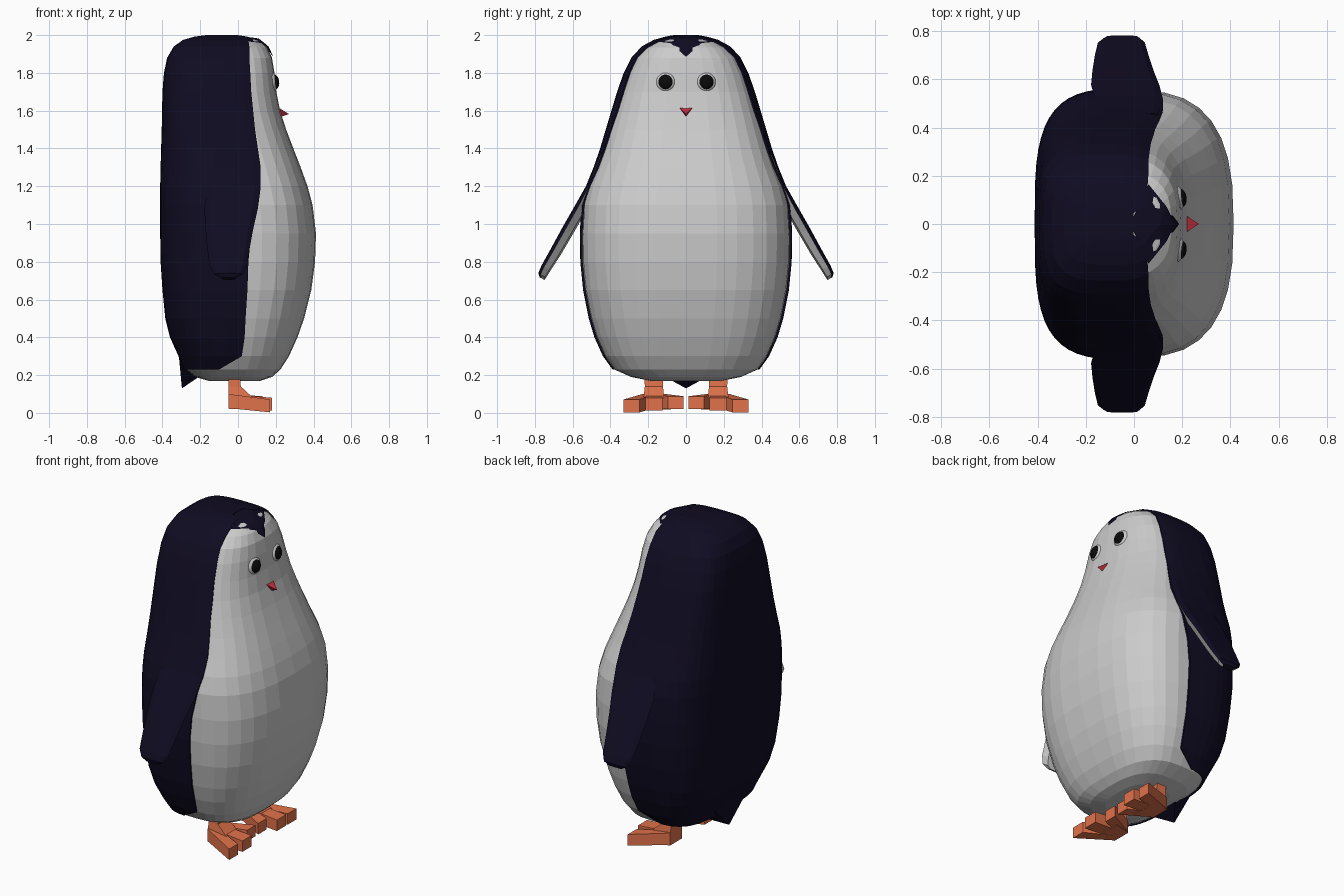
import bpy, bmesh
from math import sin, cos, pi, acos, copysign

def material(name, rgb):
    m = bpy.data.materials.new(name)
    m.diffuse_color = (*rgb, 1)
    return m

navy = material("navy", (0.005, 0.0035, 0.016))
pale = material("pale", (0.8, 0.8, 0.8))
orange = material("orange", (0.75, 0.17, 0.07))
red = material("red", (0.6, 0.03, 0.06))
black = material("black", (0.003, 0.003, 0.003))

def build(name, verts, faces, mats=()):
    me = bpy.data.meshes.new(name)
    me.from_pydata(verts, [], faces)
    for m in mats:
        me.materials.append(m)
    bm = bmesh.new()
    bm.from_mesh(me)
    bmesh.ops.recalc_face_normals(bm, faces=bm.faces)
    bm.to_mesh(me)
    bm.free()
    ob = bpy.data.objects.new(name, me)
    bpy.context.collection.objects.link(ob)
    return ob

def loft(rings, closed=True, caps=(True, True)):
    n = len(rings[0])
    verts = [p for r in rings for p in r]
    faces = [(i*n+j, i*n+(j+1) % n, (i+1)*n+(j+1) % n, (i+1)*n+j)
             for i in range(len(rings)-1) for j in range(n if closed else n-1)]
    if caps[0]:
        faces.append(tuple(range(n))[::-1])
    if caps[1]:
        faces.append(tuple(range(len(verts)-n, len(verts))))
    return verts, faces

# Torso profile: height, back x, front x, half width, front edge of the dark coat
PROFILE = [
    (0.17, -0.17, 0.12, 0.20, None), (0.19, -0.24, 0.18, 0.30, None),
    (0.23, -0.29, 0.225, 0.39, -0.10), (0.30, -0.315, 0.27, 0.44, 0.02),
    (0.40, -0.36, 0.315, 0.485, 0.035), (0.50, -0.385, 0.35, 0.515, 0.04),
    (0.65, -0.40, 0.388, 0.545, 0.05), (0.80, -0.41, 0.408, 0.56, 0.055),
    (0.95, -0.412, 0.413, 0.562, 0.07), (1.10, -0.412, 0.395, 0.555, 0.10),
    (1.20, -0.412, 0.368, 0.53, 0.12), (1.30, -0.41, 0.332, 0.49, 0.12),
    (1.40, -0.407, 0.293, 0.455, 0.105), (1.50, -0.404, 0.255, 0.425, 0.09),
    (1.60, -0.402, 0.223, 0.395, 0.08), (1.70, -0.40, 0.203, 0.365, 0.07),
    (1.80, -0.392, 0.193, 0.33, 0.065), (1.88, -0.375, 0.18, 0.29, 0.06),
    (1.94, -0.34, 0.155, 0.235, 0.06), (1.975, -0.29, 0.115, 0.17, 0.055),
    (1.992, -0.23, 0.075, 0.11, 0.05)]

def point(row, t):
    z, b, f, w, _ = row
    cx, a = (b+f)/2, (f-b)/2
    c, s = cos(t), sin(t)
    e = 2/2.7 if c > 0 else 2/3.5
    return (cx + copysign(a*abs(c)**e, c), copysign(w*abs(s)**e, s), z)

# Pale inner torso, tucked in under the coat at back and sides
rings = []
for z, b, f, w, e in PROFILE:
    row = (z - (0.006 if z > 1.9 else 0), b+0.014, f, w-0.01, e)
    rings.append([point(row, 2*pi*j/32) for j in range(32)])
build("torso", *loft(rings))

# Dark coat over the back
rings = []
for r in PROFILE[2:]:
    z, b, f, w, edge = r
    k = (edge-(b+f)/2)/((f-b)/2)
    k = copysign(min(abs(k), 0.99)**((2.7 if k > 0 else 3.5)/2), k)
    t0 = acos(k)
    rings.append([point(r, t0 + (2*pi-2*t0)*j/28) for j in range(29)])
rings.append([(-0.08+(x+0.08)*0.6, y*0.6, 2.0) for x, y, z in rings[-1]])
coat = build("coat", *loft(rings, closed=False, caps=(False, True)), [navy])
mod = coat.modifiers.new("thickness", 'SOLIDIFY')
mod.thickness = 0.012
mod.offset = -1

# Forehead peak
build("forehead_peak",
      [(-0.02, 0, 2.0), (0.03, 0.09, 1.993), (0.06, 0.165, 1.966), (0.127, 0.082, 1.958),
       (0.187, 0, 1.885), (0.127, -0.082, 1.958), (0.06, -0.165, 1.966),
       (0.03, -0.09, 1.993), (0.11, 0, 1.982), (0.162, 0, 1.94)],
      [(0, 1, 8), (1, 2, 3), (1, 3, 8), (3, 9, 8), (3, 4, 9),
       (0, 8, 7), (7, 5, 6), (7, 8, 5), (5, 8, 9), (5, 9, 4)], [navy])

# Pointed tail
build("tail", [(-0.308, 0.16, 0.28), (-0.312, 0, 0.29), (-0.308, -0.16, 0.28),
               (-0.297, 0, 0.13), (-0.20, 0.12, 0.195), (-0.20, -0.12, 0.195)],
      [(0, 1, 3), (1, 2, 3), (0, 3, 4), (2, 5, 3), (3, 5, 4), (0, 4, 5, 2, 1)], [navy])

# Flippers: outer y, z, back x, front x, thickness
FLIPPER = [(0.46, 1.37, -0.10, 0.10, 0.03), (0.53, 1.20, -0.16, 0.12, 0.05),
           (0.592, 1.09, -0.178, 0.105, 0.066), (0.655, 0.98, -0.172, 0.08, 0.066),
           (0.715, 0.87, -0.162, 0.06, 0.062), (0.765, 0.78, -0.15, 0.045, 0.055),
           (0.782, 0.74, -0.125, 0.025, 0.048), (0.775, 0.718, -0.09, -0.01, 0.03)]
for side, s in (("left", 1), ("right", -1)):
    rings = []
    for y, z, b, f, th in FLIPPER:
        d = f-b
        shape = [(b, 0.28), (b+d*0.1, 0.05), (b+d*0.5, 0), (f-d*0.1, 0.05), (f, 0.28),
                 (f-d*0.12, 0.85), (b+d*0.5, 1), (b+d*0.12, 0.85)]
        rings.append([(x, s*(y-0.87*th*q), z-0.48*th*q) for x, q in shape])
    wing = build(side + "_flipper", *loft(rings), [navy, pale])
    for p in wing.data.polygons:
        if p.index < 8*(len(FLIPPER)-1) and p.index % 8 >= 4:
            p.material_index = 1

# Eyes, tipped to follow the face
def ball(name, loc, scale, turn, mats):
    bpy.ops.mesh.primitive_uv_sphere_add(segments=20, ring_count=12, location=loc,
                                         rotation=(0, -0.12, turn))
    ob = bpy.context.object
    ob.name = name
    ob.scale = scale
    for m in mats:
        ob.data.materials.append(m)
    bpy.ops.object.shade_smooth()

for side, s in (("left", 1), ("right", -1)):
    ball(side + "_eye", (0.183, s*0.108, 1.752), (0.026, 0.051, 0.051), s*0.15, [])
    ball(side + "_pupil", (0.192, s*0.108, 1.752), (0.026, 0.04, 0.041), s*0.15, [black])

# Beak
build("beak", [(0.20, 0.045, 1.625), (0.20, -0.045, 1.625), (0.27, 0, 1.582), (0.205, 0, 1.56)],
      [(0, 1, 2), (0, 2, 3), (1, 3, 2), (0, 3, 1)], [red])

# Feet: legs, base and three splayed toes
def quad_x(x, y0, y1, z0, z1):
    return [(x, y0, z0), (x, y1, z0), (x, y1, z1), (x, y0, z1)]

for side, s in (("left", 1), ("right", -1)):
    def quad_z(z, x0, x1, h):
        return [(x0, s*(0.17-h), z), (x1, s*(0.17-h), z), (x1, s*(0.17+h), z), (x0, s*(0.17+h), z)]
    build(side + "_leg", *loft([quad_z(0.20, -0.05, 0.01, 0.05), quad_z(0.14, -0.05, 0.015, 0.048),
                                quad_z(0.08, -0.05, 0.08, 0.055)]), [orange])
    for toe, heel, tip, x, z in (("inner", (0.11, 0.17), (0.012, 0.095), 0.13, 0.02),
                                 ("middle", (0.13, 0.21), (0.125, 0.215), 0.18, 0.012),
                                 ("outer", (0.17, 0.23), (0.245, 0.33), 0.17, 0.003)):
        back = quad_x(-0.05, s*heel[0], s*heel[1], 0.025, 0.10)
        front = quad_x(x, s*tip[0], s*tip[1], z, z+0.068)
        build(f"{side}_{toe}_toe", *loft([back, front]), [orange])
    build(side + "_foot_base", *loft([quad_x(-0.05, s*0.11, s*0.23, 0.022, 0.10),
                                      quad_x(0.06, s*0.08, s*0.25, 0.018, 0.085)]), [orange])
